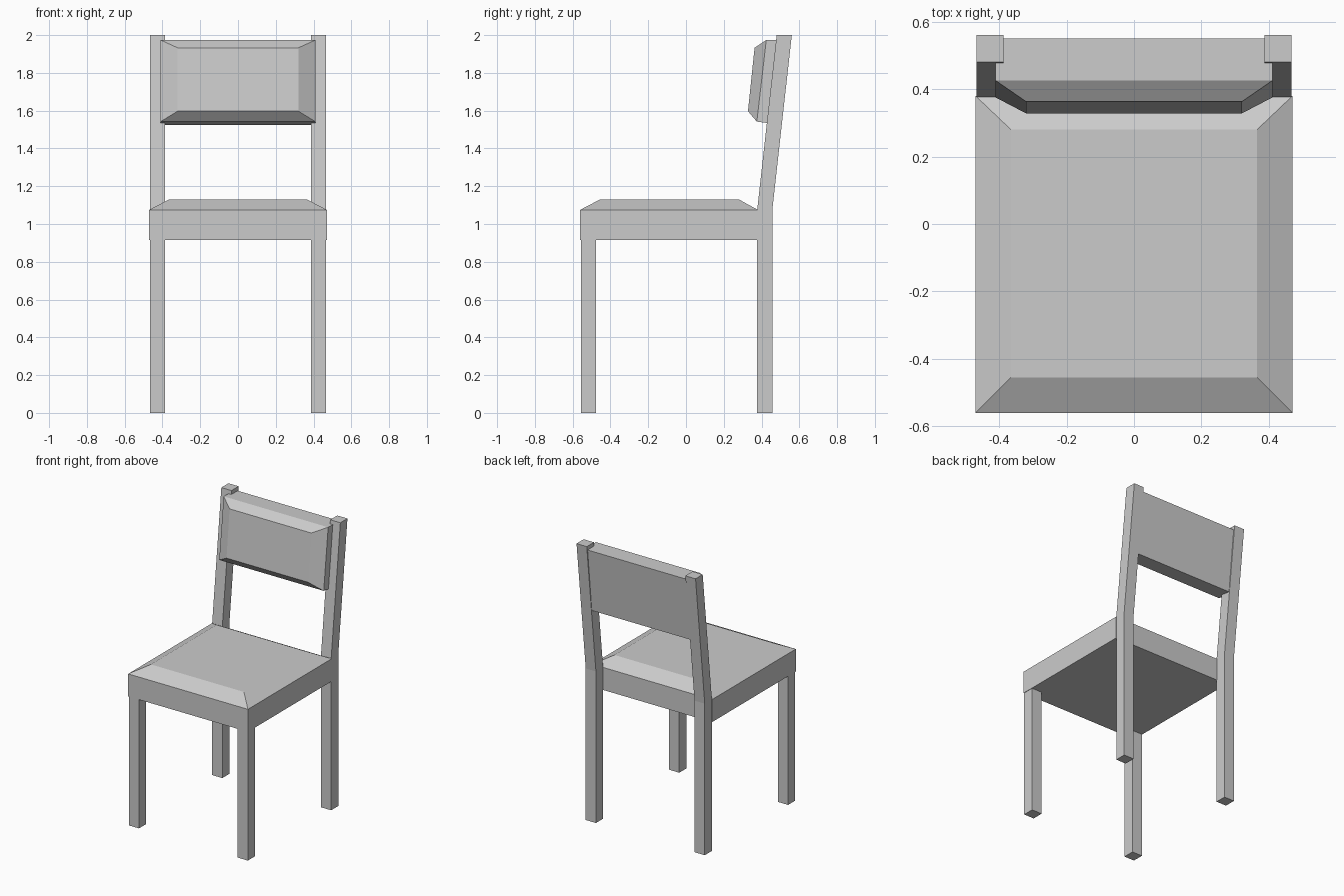
import bpy, bmesh

if "Cube" in bpy.data.objects:
    bpy.data.objects.remove(bpy.data.objects["Cube"])

def loft(name, rings):
    """Closed solid skinned through matching rings of points, capped at both ends."""
    bm = bmesh.new()
    loops = [[bm.verts.new(p) for p in ring] for ring in rings]
    n = len(loops[0])
    for a, b in zip(loops, loops[1:]):
        for i in range(n):
            j = (i + 1) % n
            bm.faces.new((a[i], a[j], b[j], b[i]))
    bm.faces.new(loops[0][::-1])
    bm.faces.new(loops[-1])
    bmesh.ops.recalc_face_normals(bm, faces=bm.faces)
    mesh = bpy.data.meshes.new(name)
    bm.to_mesh(mesh)
    bm.free()
    ob = bpy.data.objects.new(name, mesh)
    bpy.context.collection.objects.link(ob)
    return ob

def rect(x0, x1, y0, y1, z):
    """Horizontal rectangle."""
    return [(x0, y0, z), (x1, y0, z), (x1, y1, z), (x0, y1, z)]

def upright(hx, bottom, top):
    """Symmetric rectangle across x between two (y, z) points."""
    return [(-hx, *bottom), (hx, *bottom), (hx, *top), (-hx, *top)]

# Seat with bevelled cushion top
loft("seat", [rect(-0.47, 0.47, -0.56, 0.38, 0.915),
              rect(-0.47, 0.47, -0.56, 0.38, 1.075),
              rect(-0.365, 0.365, -0.455, 0.28, 1.13)])

# Front legs, and back legs that kink backwards above the seat
for side, x0, x1 in (("left", -0.467, -0.387), ("right", 0.387, 0.467)):
    loft("front_leg_" + side, [rect(x0, x1, -0.557, -0.477, 0),
                               rect(x0, x1, -0.557, -0.477, 0.915)])
    loft("back_leg_" + side, [rect(x0, x1, 0.377, 0.457, 0),
                              rect(x0, x1, 0.377, 0.457, 1.075),
                              rect(x0, x1, 0.48, 0.56, 2.0)])

# Leaning backrest pad with bevelled front
loft("backrest", [upright(0.41, (0.503, 1.525), (0.55, 1.972)),
                  upright(0.41, (0.375, 1.542), (0.425, 1.974)),
                  upright(0.32, (0.328, 1.597), (0.363, 1.933))])
